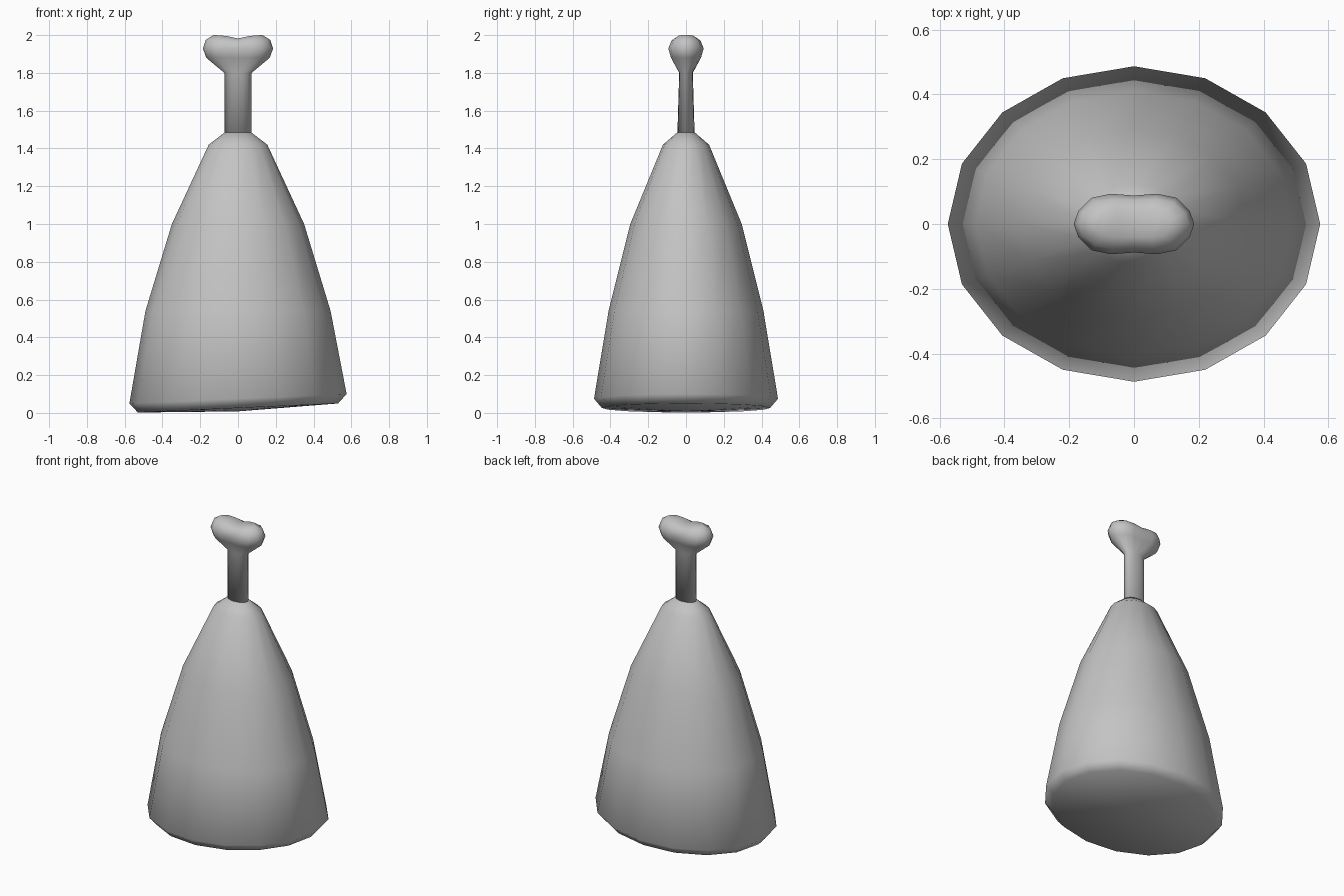
import bpy, bmesh, math

cube = bpy.data.objects.get("Cube")
if cube:
    bpy.data.objects.remove(cube, do_unlink=True)

SIDES = 16

grey = bpy.data.materials.new("plain_grey")
grey.use_nodes = True
grey.diffuse_color = (0.55, 0.55, 0.55, 1)
grey.node_tree.nodes["Principled BSDF"].inputs["Base Color"].default_value = (0.55, 0.55, 0.55, 1)


def finish(bm, name):
    bmesh.ops.recalc_face_normals(bm, faces=bm.faces)
    for f in bm.faces:
        f.smooth = True
    mesh = bpy.data.meshes.new(name)
    bm.to_mesh(mesh)
    bm.free()
    mesh.materials.append(grey)
    obj = bpy.data.objects.new(name, mesh)
    bpy.context.collection.objects.link(obj)
    return obj


def ring(bm, rx, ry, z, tilt=0, waist=0, dip=0):
    """Oval ring; tilt raises +x, waist pinches the middle, dip lowers it."""
    verts = []
    for i in range(SIDES):
        a = math.tau * i / SIDES
        c, s = math.cos(a), math.sin(a)
        y = s * (1 + waist * (math.sin(2 * a) ** 2 - 0.8 * s ** 8))
        verts.append(bm.verts.new((rx * c, ry * y, z + tilt * c - dip * (1 - abs(c)) ** 2)))
    return verts


def bridge(bm, low, high):
    for i in range(SIDES):
        j = (i + 1) % SIDES
        bm.faces.new((low[i], low[j], high[j], high[i]))


def fan(bm, loop, z):
    centre = bm.verts.new((0, 0, z))
    for i in range(SIDES):
        bm.faces.new((loop[i], loop[(i + 1) % SIDES], centre))


def strip_cap(bm, loop):
    """Close a ring with strips running across y, so a valley stays clean."""
    half = SIDES // 2
    for i in range(half):
        quad = (loop[i], loop[i + 1], loop[-i - 1], loop[-i % SIDES])
        bm.faces.new(list(dict.fromkeys(quad)))


# Meat: tapered oval body with a tilted, bevelled base
bm = bmesh.new()
profile = [(0.53, 0.445, 0.026, 0.024), (0.575, 0.487, 0.075, 0.025),
           (0.49, 0.41, 0.54, 0), (0.35, 0.295, 1.0, 0),
           (0.155, 0.122, 1.42, 0), (0.07, 0.046, 1.485, 0)]
loops = [ring(bm, *p) for p in profile]
for low, high in zip(loops, loops[1:]):
    bridge(bm, low, high)
fan(bm, loops[0], 0.008)
fan(bm, loops[-1], 1.485)
finish(bm, "meat_body")

# Bone: slim shaft flaring into a two-lobed knob
bm = bmesh.new()
profile = [(0.07, 0.046, 1.46, 0, 0, 0), (0.072, 0.036, 1.8, 0, 0, 0),
           (0.168, 0.085, 1.88, 0, 0.15, 0), (0.186, 0.1, 1.93, 0, 0.15, 0),
           (0.17, 0.082, 1.975, 0, 0.15, 0.008), (0.13, 0.045, 2.0, 0, 0.15, 0.018)]
loops = [ring(bm, *p) for p in profile]
for low, high in zip(loops, loops[1:]):
    bridge(bm, low, high)
fan(bm, loops[0], 1.46)
strip_cap(bm, loops[-1])
finish(bm, "bone")
